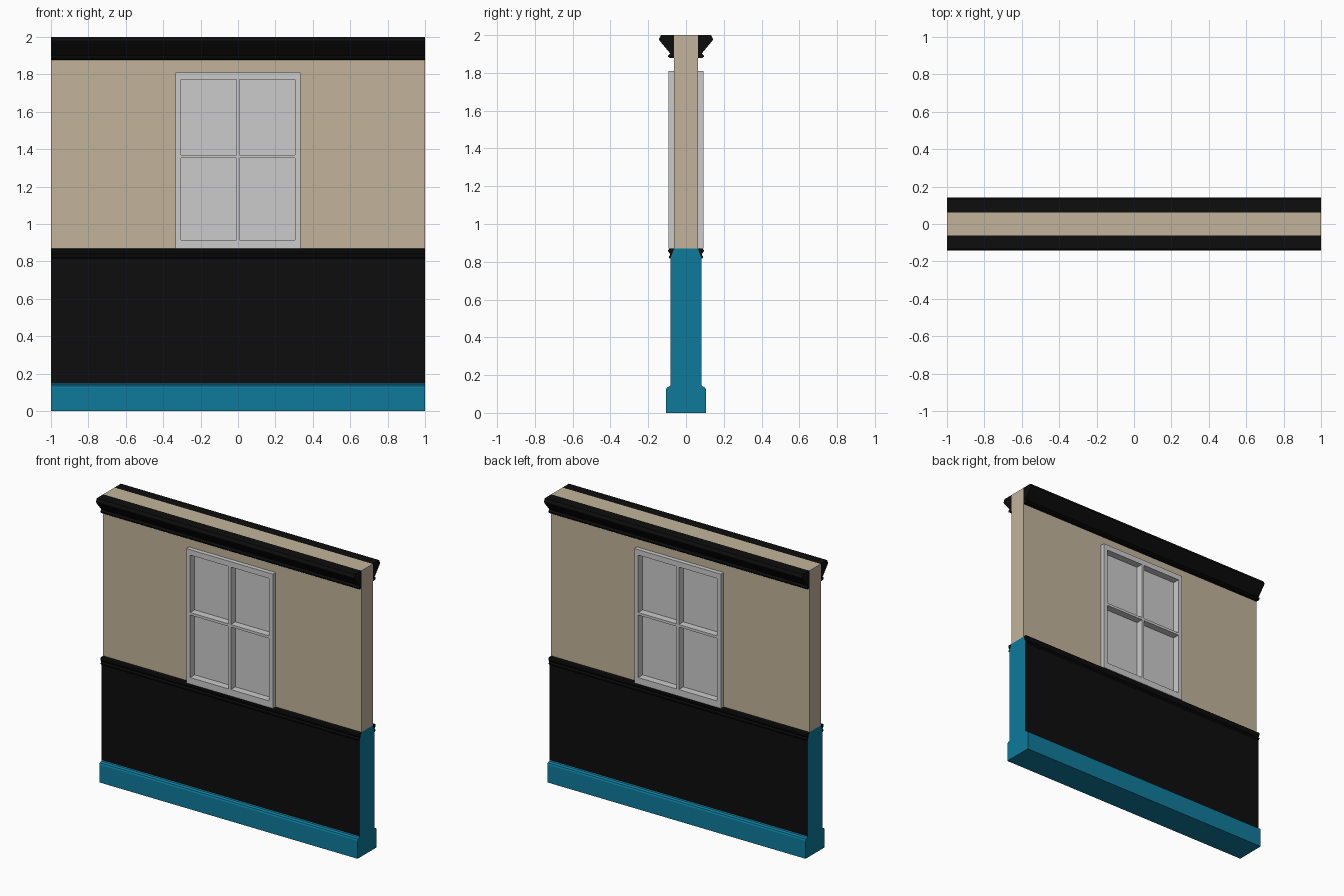
import bpy, bmesh

if "Cube" in bpy.data.objects:
    bpy.data.objects.remove(bpy.data.objects["Cube"])


def material(name, rgb):
    m = bpy.data.materials.new(name)
    m.diffuse_color = (*rgb, 1)
    m.use_nodes = True
    m.node_tree.nodes["Principled BSDF"].inputs["Base Color"].default_value = m.diffuse_color
    return m


BEIGE = material("beige_plaster", (0.54, 0.456, 0.328))
TEAL = material("teal_paint", (0.0044, 0.195, 0.328))
BLACK = material("black_paint", (0.004, 0.004, 0.004))


def finish(bm, name, mats):
    bmesh.ops.recalc_face_normals(bm, faces=bm.faces)
    me = bpy.data.meshes.new(name)
    bm.to_mesh(me)
    bm.free()
    for m in mats:
        me.materials.append(m)
    ob = bpy.data.objects.new(name, me)
    bpy.context.collection.objects.link(ob)
    return ob


def extrude_x(name, profile, *mats):
    """Sweep a closed (y, z) profile along the full wall length."""
    bm = bmesh.new()
    face = bm.faces.new([bm.verts.new((-1, y, z)) for y, z in profile])
    ret = bmesh.ops.extrude_face_region(bm, geom=[face])
    verts = [g for g in ret["geom"] if isinstance(g, bmesh.types.BMVert)]
    bmesh.ops.translate(bm, verts=verts, vec=(2, 0, 0))
    return finish(bm, name, mats)


def mirrored(half):
    """Complete a symmetric outline from its +y half, listed bottom to top."""
    return half + [(-y, z) for y, z in reversed(half)]


def boxes(name, items, *mats):
    """Join boxes given as (x0, x1, half_depth, z0, z1)."""
    bm = bmesh.new()
    for x0, x1, d, z0, z1 in items:
        vs = bmesh.ops.create_cube(bm, size=1)["verts"]
        bmesh.ops.scale(bm, verts=vs, vec=(x1 - x0, 2 * d, z1 - z0))
        bmesh.ops.translate(bm, verts=vs, vec=((x0 + x1) / 2, 0, (z0 + z1) / 2))
    return finish(bm, name, mats)


# Upper wall around the window opening
W, Z0, Z1 = 0.335, 0.87, 1.81
T = 0.0625
boxes("upper_wall", [(-1, -W, T, Z0, 2), (W, 1, T, Z0, 2), (-W, W, T, Z1, 2)], BEIGE)

# Lower wall: teal ends, black front and back panels
lower = extrude_x("lower_wall", mirrored([(0.082, 0.0), (0.082, 0.82), (T, Z0)]), TEAL, BLACK)
for p in lower.data.polygons:
    if abs(p.normal.y) > 0.5:
        p.material_index = 1

# Skirting board
extrude_x("skirting", mirrored([(0.105, 0.0), (0.105, 0.125), (0.1, 0.135), (0.085, 0.142),
                                (0.082, 0.148)]), TEAL)

# Chair rail and cornice on both sides
RAIL = [(T, Z0), (0.088, Z0), (0.094, 0.863), (0.094, 0.855), (0.083, 0.838),
        (0.09, 0.83), (0.09, 0.822), (0.082, 0.815)]
CORNICE = [(T, 2.0), (0.133, 2.0), (0.143, 1.978), (0.138, 1.968), (0.083, 1.902),
           (0.094, 1.893), (0.094, 1.885), (0.085, 1.878), (T, 1.878)]
for side, s in (("front", -1), ("back", 1)):
    extrude_x(side + "_chair_rail", [(s * y, z) for y, z in RAIL], BLACK)
    extrude_x(side + "_cornice", [(s * y, z) for y, z in CORNICE], BLACK)

# Window frame, glazing bars and glass
D, J = 0.093, 0.305
boxes("window_frame", [(-W, -J, D, Z0, Z1), (J, W, D, Z0, Z1),
                       (-J, J, D, Z0, 0.915), (-J, J, D, 1.772, Z1)])
boxes("glazing_bars", [(-0.009, 0.009, D, 0.915, 1.772),
                       (-J, -0.009, D, 1.352, 1.37), (0.009, J, D, 1.352, 1.37)])
boxes("glass", [(-J, J, 0.043, 0.915, 1.772)])
